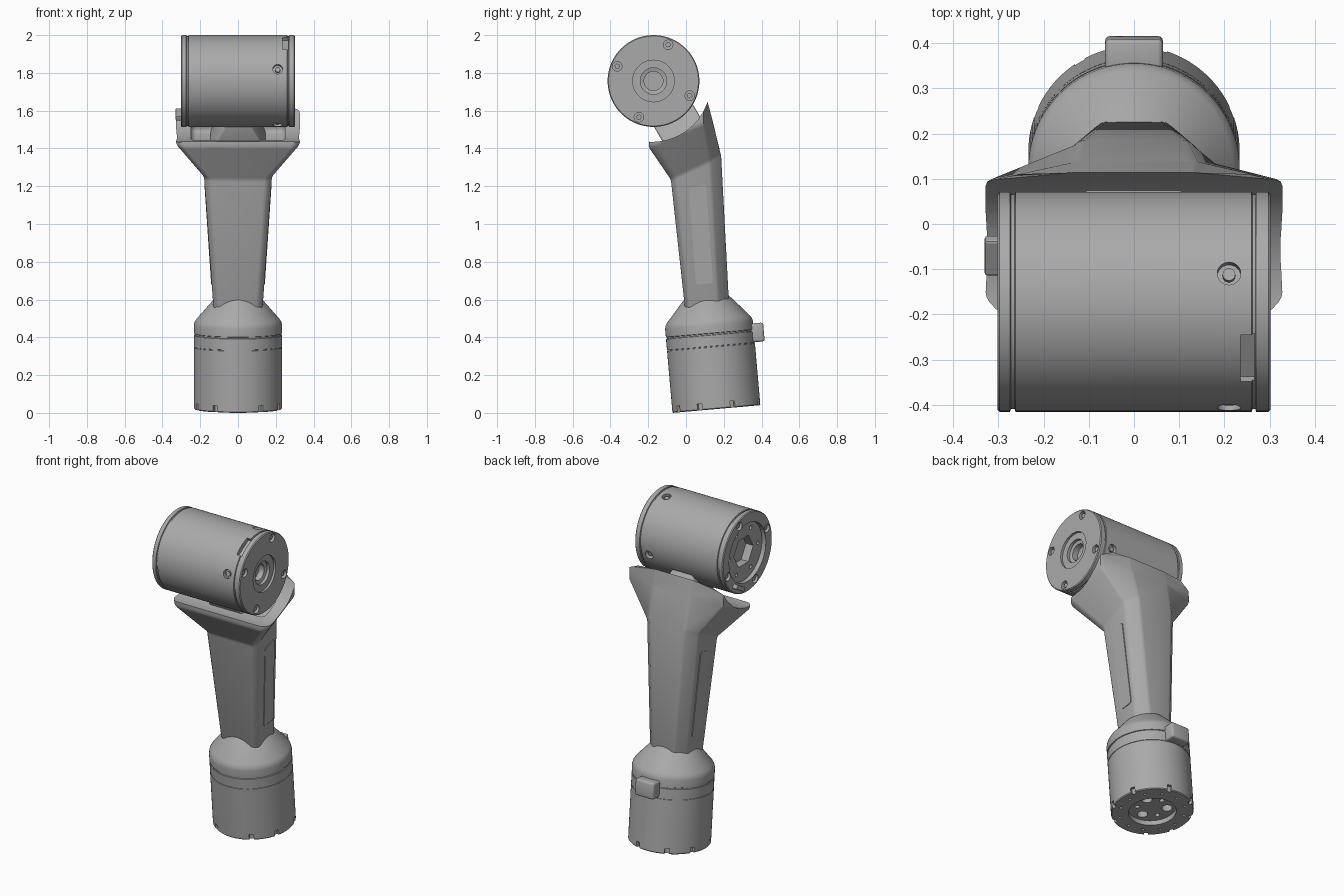
import bpy, bmesh, math
from mathutils import Matrix, Vector

if "Cube" in bpy.data.objects:
    bpy.data.objects.remove(bpy.data.objects["Cube"], do_unlink=True)

grey = bpy.data.materials.new("plain grey")
grey.use_nodes = True
COLOUR = (0.4, 0.4, 0.4, 1)
grey.diffuse_color = COLOUR
grey.node_tree.nodes["Principled BSDF"].inputs["Base Color"].default_value = COLOUR

T, R = Matrix.Translation, Matrix.Rotation
rad = math.radians
DRUM = T((0, -0.172, 1.757))                       # centre of the motor drum
BASE = T((0, 0.161, 0.0203)) @ R(rad(5), 4, "X")   # bottom of the leaning base
ALONG_X = R(rad(90), 4, "Y")                       # turns local z to world x
PEDESTAL = DRUM @ R(rad(30), 4, "X")               # local -z points to the cradle


def finish(name, bm, matrix=Matrix()):
    bmesh.ops.recalc_face_normals(bm, faces=bm.faces)
    mesh = bpy.data.meshes.new(name)
    bm.to_mesh(mesh)
    bm.free()
    mesh.transform(matrix)
    mesh.materials.append(grey)
    ob = bpy.data.objects.new(name, mesh)
    bpy.context.collection.objects.link(ob)
    return ob


def activate(ob):
    bpy.ops.object.select_all(action="DESELECT")
    ob.select_set(True)
    bpy.context.view_layer.objects.active = ob


def smooth(ob, angle=30):
    activate(ob)
    bpy.ops.object.shade_smooth_by_angle(angle=rad(angle))


def bevel(ob, width, segments=2, angle=20):
    mod = ob.modifiers.new("soft edges", "BEVEL")
    mod.width, mod.segments = width, segments
    mod.limit_method, mod.angle_limit = "ANGLE", rad(angle)
    activate(ob)
    bpy.ops.object.modifier_apply(modifier=mod.name)


def cut(ob, cutter):
    cutter.hide_render = True
    mod = ob.modifiers.new("cut", "BOOLEAN")
    mod.operation, mod.solver, mod.object = "DIFFERENCE", "EXACT", cutter
    mod.use_self = True
    activate(ob)
    bpy.ops.object.modifier_apply(modifier=mod.name)
    bpy.data.objects.remove(cutter, do_unlink=True)


def lathe(name, profile, matrix, steps=96):
    """Turn (radius, height) points about local z."""
    bm = bmesh.new()
    verts = [bm.verts.new((r, 0, h)) for r, h in profile]
    edges = [bm.edges.new(pair) for pair in zip(verts, verts[1:])]
    bmesh.ops.spin(bm, geom=verts + edges, cent=(0, 0, 0), axis=(0, 0, 1),
                   angle=math.tau, steps=steps, use_duplicate=False)
    bmesh.ops.remove_doubles(bm, verts=bm.verts, dist=1e-5)
    return finish(name, bm, matrix)


def rod(bm, radius, length, matrix, sides=24):
    bmesh.ops.create_cone(bm, cap_ends=True, segments=sides, radius1=radius,
                          radius2=radius, depth=length, matrix=matrix)


def block(bm, low, high, matrix=Matrix()):
    low, high = Vector(low), Vector(high)
    size = Matrix.Diagonal((*(high - low), 1))
    return bmesh.ops.create_cube(bm, size=1, matrix=matrix @ T((low + high) / 2) @ size)["verts"]


# Motor drum with rim grooves and recessed ends
drum = lathe("motor_drum", [
    (0, 0.23), (0.05, 0.23), (0.05, 0.265), (0.07, 0.27), (0.07, 0.288),
    (0.11, 0.288), (0.11, 0.302), (0.238, 0.302), (0.243, 0.297),
    (0.243, 0.27), (0.237, 0.268), (0.237, 0.262), (0.243, 0.26),
    (0.243, -0.262), (0.237, -0.264), (0.237, -0.272), (0.243, -0.274),
    (0.243, -0.297), (0.238, -0.302), (0.18, -0.302), (0.18, -0.275),
    (0, -0.275)], DRUM @ ALONG_X)

# Bolt holes, radial screw holes, hexagon socket and cable slot
bm = bmesh.new()
for k in range(4):
    turn = DRUM @ R(rad(68 + 90 * k), 4, "X")
    for x in (-0.302, 0.302):
        rod(bm, 0.025, 0.05, turn @ T((x, 0.207, 0)) @ ALONG_X)
    hole = DRUM @ R(rad(75 + 90 * k), 4, "X") @ T((0.21, 0.243, 0))
    rod(bm, 0.026, 0.05, hole @ R(rad(90), 4, "X"))
for k in range(6):
    turn = DRUM @ R(rad(60 * k), 4, "X")
    rod(bm, 0.012, 0.04, turn @ T((-0.275, 0.14, 0)) @ ALONG_X, 12)
rod(bm, 0.095, 0.1, DRUM @ T((-0.275, 0, 0)) @ ALONG_X, 6)
block(bm, (0.235, 0.215, -0.06), (0.266, 0.26, 0.06), DRUM @ R(rad(122), 4, "X"))
cut(drum, finish("drum_cutter", bm))
smooth(drum)

# Bolt heads and socket heads inside the holes
bm = bmesh.new()
for k in range(4):
    turn = DRUM @ R(rad(68 + 90 * k), 4, "X")
    for x in (-0.283, 0.283):
        rod(bm, 0.015, 0.02, turn @ T((x, 0.207, 0)) @ ALONG_X, 6)
    hole = DRUM @ R(rad(75 + 90 * k), 4, "X") @ T((0.21, 0.224, 0))
    rod(bm, 0.014, 0.02, hole @ R(rad(90), 4, "X"), 16)
finish("drum_bolts", bm)

# Cable plug on the drum end
bm = bmesh.new()
block(bm, (-0.33, -0.045, -0.218), (-0.29, 0.045, -0.19), PEDESTAL)
plug = finish("drum_plug", bm)
bevel(plug, 0.006)

# Leaning round base with shoulder
base = lathe("base_motor", [
    (0, 0.03), (0.135, 0.03), (0.135, 0), (0.229, 0), (0.2335, 0.005),
    (0.2335, 0.328), (0.231, 0.329), (0.231, 0.333), (0.2335, 0.334),
    (0.2335, 0.392), (0.229, 0.394), (0.229, 0.401), (0.2335, 0.403),
    (0.2335, 0.445), (0.23, 0.462), (0.22, 0.478), (0.135, 0.575),
    (0.115, 0.595), (0, 0.595)], BASE)
bm = bmesh.new()
for a in (22, 75, 121, 158, 202, 239, 301, 338):
    block(bm, (0.215, -0.013, -0.02), (0.25, 0.013, 0.035), BASE @ R(rad(a), 4, "Z"))
for k in range(12):
    rod(bm, 0.009, 0.04, BASE @ R(rad(30 * k + 7), 4, "Z") @ T((0.185, 0, 0)), 12)
for k in range(3):
    rod(bm, 0.03, 0.06, BASE @ R(rad(120 * k + 30), 4, "Z") @ T((0.085, 0, 0.04)))
    rod(bm, 0.014, 0.06, BASE @ R(rad(120 * k + 90), 4, "Z") @ T((0.085, 0, 0.04)))
cut(base, finish("base_cutter", bm))
smooth(base)

# Connector at the back of the base
bm = bmesh.new()
block(bm, (-0.064, 0.2, 0.335), (0.064, 0.286, 0.435), BASE)
connector = finish("base_connector", bm)
bevel(connector, 0.012, 3)
smooth(connector)

# Handle and cradle: sections as front (y, z), back (y, z), half width, back flat, chamfer
sections = [
    ((-0.005, 0.55), (0.228, 0.57), 0.13, 0.07, 0.25),
    ((-0.08, 1.235), (0.186, 1.36), 0.18, 0.12, 0.22),
    ((-0.196, 1.405), (0.14, 1.55), 0.328, 0.13, 0.13),
    ((-0.2, 1.7), (0.1, 1.7), 0.328, 0.13, 0.02)]
bm = bmesh.new()
rings = []
for front, back, half, flat, chamfer in sections:
    side = [(half - 0.03, 0), (half, 0.1), (half, 1 - chamfer), (flat, 1)]
    outline = side + [(-x, t) for x, t in reversed(side)]
    f, b = Vector((0, *front)), Vector((0, *back))
    rings.append([bm.verts.new(f.lerp(b, t) + Vector((x, 0, 0))) for x, t in outline])
for low, high in zip(rings, rings[1:]):
    for i in range(len(low)):
        j = (i + 1) % len(low)
        bm.faces.new((low[i], low[j], high[j], high[i]))
bm.faces.new(rings[0])
bm.faces.new(rings[-1])
arm = finish("handle_and_cradle", bm)
bevel(arm, 0.012, 2)

# Hollow the cradle around the drum, then sink a pocket in its floor
bm = bmesh.new()
rod(bm, 0.31, 1, T((0, -0.18, 1.745)) @ ALONG_X, 96)
cut(arm, finish("saddle_cutter", bm))
bm = bmesh.new()
block(bm, (-0.25, -0.1, -0.36), (0.25, 0.09, -0.2), PEDESTAL)
pocket = finish("pocket_cutter", bm)
bevel(pocket, 0.03, 4)
cut(arm, pocket)
smooth(arm, 25)

# Pedestal joining drum and cradle, wider at its foot
bm = bmesh.new()
for v in block(bm, (-1, -0.119, -0.365), (1, 0.119, -0.2)):
    v.co.x *= 0.15 if v.co.z < -0.3 else 0.065
pedestal = finish("drum_pedestal", bm, PEDESTAL)
bevel(pedestal, 0.012, 3)
smooth(pedestal)

# Side panels on the handle, mirrored
corners = [(0.016, 1.185), (0.106, 1.213), (0.143, 0.688), (0.053, 0.677)]
for label, s in (("left", 1), ("right", -1)):
    bm = bmesh.new()
    inner, outer = [], []
    for y, z in corners:
        x = 0.13 + 0.05 * (z - 0.56) / 0.74
        inner.append(bm.verts.new((s * (x - 0.004), y, z)))
        outer.append(bm.verts.new((s * (x + 0.004), y, z)))
    bm.faces.new(inner)
    bm.faces.new(outer)
    for i in range(4):
        j = (i + 1) % 4
        bm.faces.new((inner[i], inner[j], outer[j], outer[i]))
    long_edges = [e for e in bm.edges if e.verts[0].co.yz == e.verts[1].co.yz]
    bmesh.ops.bevel(bm, geom=long_edges, offset=0.015, segments=3, affect="EDGES", profile=0.5)
    finish(label + "_handle_panel", bm)
